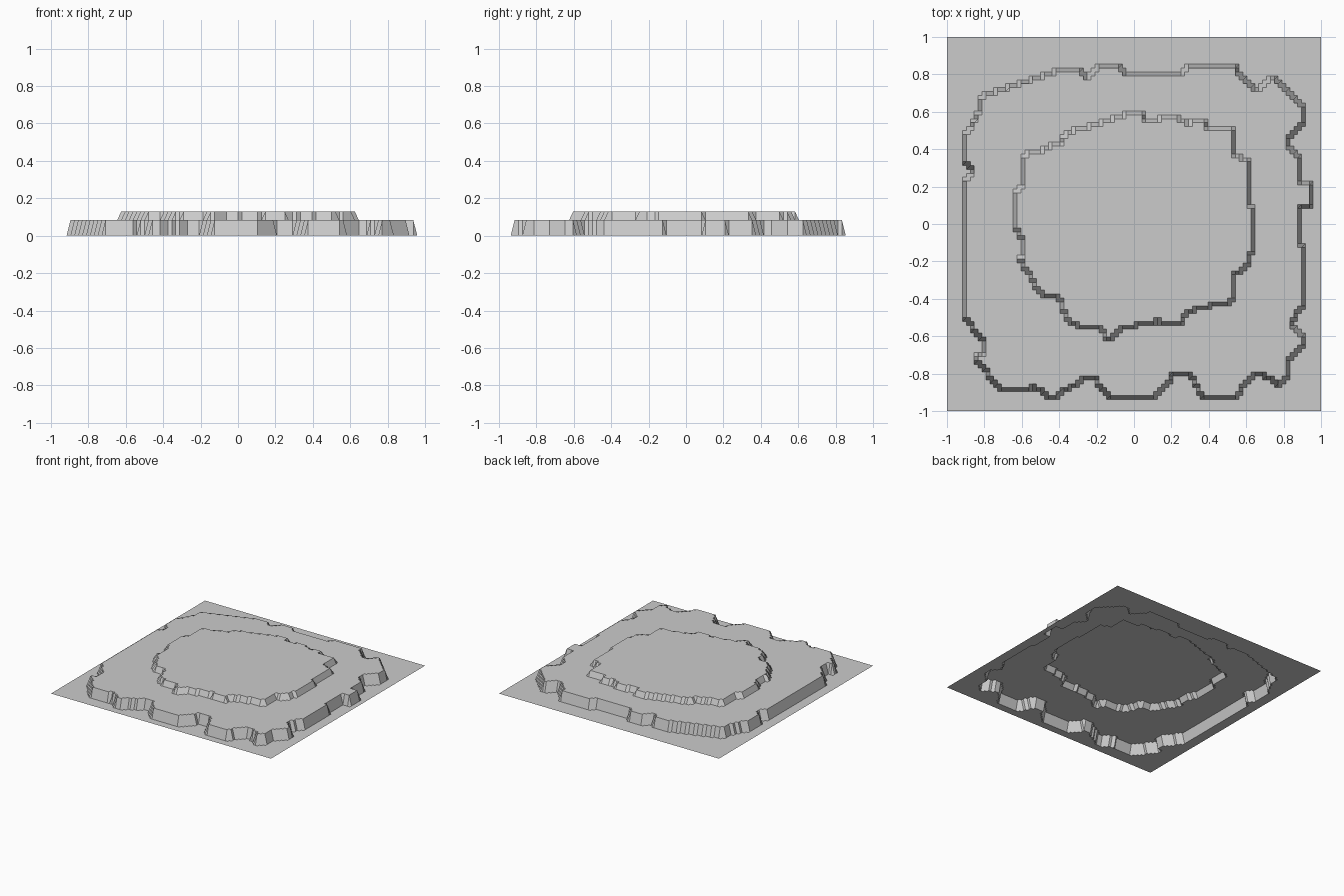
import bpy
import bmesh

if "Cube" in bpy.data.objects:
    bpy.data.objects.remove(bpy.data.objects["Cube"])

CELLS = 96            # terrain grid resolution
SIZE = 2.0

# Terrace outlines seen from above, in hundredths of a unit
LOWER_EDGE = [
    (-83, 68), (-80, 69), (-37, 83), (-30, 83), (-25, 78), (-18, 85), (-7, 85),
    (-6, 81), (15, 81), (24, 80), (31, 85), (53, 85), (64, 72), (69, 73),
    (74, 79), (91, 62), (91, 55), (83, 46), (83, 41), (88, 36), (88, 23),
    (94, 22), (94, 10), (89, 10), (89, -11), (91, -13), (91, -43), (85, -51),
    (85, -55), (92, -62), (82, -73), (82, -82), (78, -86), (69, -81),
    (63, -81), (55, -92), (36, -92), (31, -81), (21, -81), (11, -92),
    (-13, -92), (-21, -83), (-27, -83), (-42, -92), (-47, -92), (-53, -87),
    (-61, -89), (-72, -88), (-85, -71), (-80, -69), (-80, -64), (-91, -49),
    (-91, 22), (-86, 28), (-91, 35), (-91, 47), (-84, 57), (-82, 64)]
UPPER_EDGE = [
    (-61, 37), (-52, 38), (-39, 44), (-35, 49), (-12, 56), (-4, 59), (4, 59),
    (7, 54), (15, 57), (24, 57), (28, 54), (37, 55), (40, 51), (53, 51),
    (53, 36), (62, 35), (63, -15), (61, -21), (58, -25), (53, -26), (53, -41),
    (28, -47), (26, -53), (12, -52), (-8, -56), (-11, -61), (-15, -61),
    (-19, -54), (-28, -55), (-36, -51), (-40, -39), (-49, -39), (-57, -25),
    (-61, -20), (-59, -11), (-64, 0), (-64, 18), (-59, 20), (-60, 35)]


def inside(x, y, outline):
    """Even-odd test of a point against a closed outline."""
    hit = False
    for (ax, ay), (bx, by) in zip(outline, outline[1:] + outline[:1]):
        if (ay > y) != (by > y) and x < ax + (y - ay) * (bx - ax) / (by - ay):
            hit = not hit
    return hit


def height(x, y):
    x, y = x * 100, y * 100
    if inside(x, y, UPPER_EDGE):
        return 0.128
    return 0.083 if inside(x, y, LOWER_EDGE) else 0.0


# Terrain: one flat-shaded sheet whose vertices snap to the terrace levels
bm = bmesh.new()
bmesh.ops.create_grid(bm, x_segments=CELLS, y_segments=CELLS, size=SIZE / 2)
for v in bm.verts:
    v.co.z = height(v.co.x, v.co.y)
mesh = bpy.data.meshes.new("terraced_terrain")
bm.to_mesh(mesh)
bm.free()
terrain = bpy.data.objects.new("terraced_terrain", mesh)
bpy.context.collection.objects.link(terrain)
